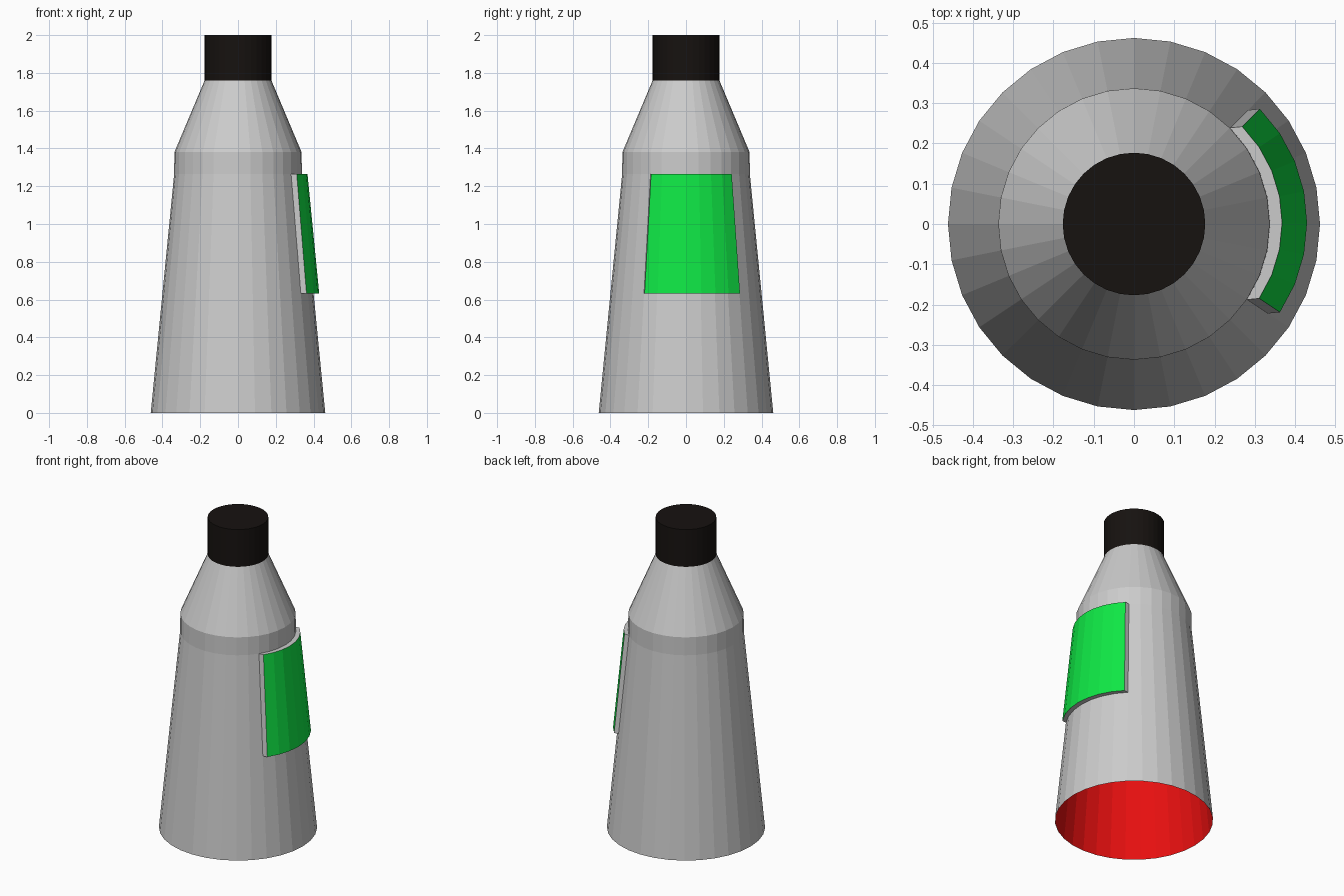
import bpy, bmesh
from math import cos, sin, radians, tau
from mathutils import Vector

if "Cube" in bpy.data.objects:
    bpy.data.objects.remove(bpy.data.objects["Cube"])

SIDES = 32


def material(name, rgb):
    m = bpy.data.materials.new(name)
    m.diffuse_color = (*rgb, 1)
    m.use_nodes = True
    m.node_tree.nodes["Principled BSDF"].inputs["Base Color"].default_value = m.diffuse_color
    return m


def finish(name, bm, mats):
    me = bpy.data.meshes.new(name)
    bm.to_mesh(me)
    bm.free()
    for m in mats:
        me.materials.append(m)
    ob = bpy.data.objects.new(name, me)
    bpy.context.collection.objects.link(ob)
    return ob


def ring(bm, r, z):
    return [bm.verts.new((r * cos(i * tau / SIDES), r * sin(i * tau / SIDES), z))
            for i in range(SIDES)]


def lathe(name, profile, mats, inward=False, cap=False):
    """Revolve (radius, z) points listed bottom to top."""
    bm = bmesh.new()
    rings = [ring(bm, r, z) for r, z in profile]
    for a, b in zip(rings, rings[1:]):
        for i in range(SIDES):
            j = (i + 1) % SIDES
            q = [a[i], a[j], b[j], b[i]]
            bm.faces.new(q[::-1] if inward else q)
    if cap:
        bm.faces.new(rings[-1][::-1] if inward else rings[-1])
    return finish(name, bm, mats)


grey = material("plain_grey", (0.8, 0.8, 0.8))
green = material("label_green", (0.005, 0.8, 0.06))
red = material("inside_red", (0.8, 0.005, 0.005))
black = material("cap_black", (0.008, 0.006, 0.005))

# Open-bottomed bottle body with a red inner face
profile = [(0.462, 0), (0.400, 0.633), (0.338, 1.265), (0.337, 1.38), (0.177, 1.76)]
lathe("bottle_body", profile, [])
lathe("bottle_inside", [(r - 0.002, z) for r, z in profile], [red],
      inward=True, cap=True)

# Cap
lathe("bottle_cap", [(0.177, 1.76), (0.177, 2.0)], [black], cap=True)

# Raised label: seven body facets pushed straight outwards, only the front is green
bm = bmesh.new()
mid = radians(5.625)
push = Vector((cos(mid), sin(mid), 0)) * 0.03
for k in range(-3, 4):
    a, b = k * tau / SIDES, (k + 1) * tau / SIDES
    bm.faces.new([bm.verts.new((r * cos(t), r * sin(t), z))
                  for t, r, z in ((a, 0.400, 0.633), (b, 0.400, 0.633),
                                  (b, 0.338, 1.265), (a, 0.338, 1.265))])
bmesh.ops.remove_doubles(bm, verts=bm.verts[:], dist=0.0005)
ext = bmesh.ops.extrude_face_region(bm, geom=bm.faces[:], use_keep_orig=True)["geom"]
bmesh.ops.translate(bm, vec=push, verts=[g for g in ext if isinstance(g, bmesh.types.BMVert)])
front = [g for g in ext if isinstance(g, bmesh.types.BMFace)]
for f in front:
    f.material_index = 1
bmesh.ops.recalc_face_normals(bm, faces=bm.faces[:])
finish("front_label", bm, [grey, green])
